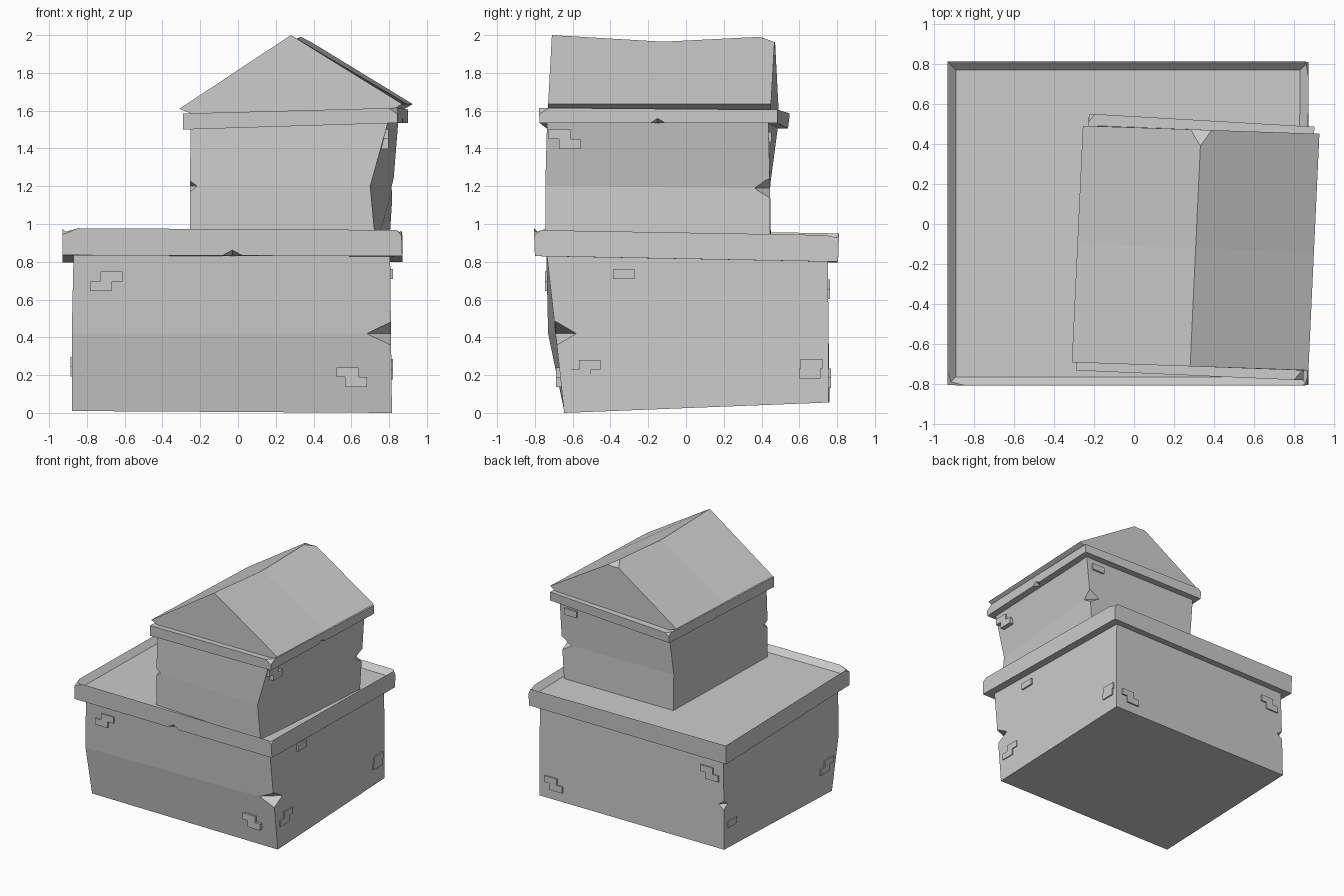
import bpy, bmesh
from mathutils import Matrix, Vector

if "Cube" in bpy.data.objects:
    bpy.data.objects.remove(bpy.data.objects["Cube"])


def make_object(name, bm):
    bmesh.ops.recalc_face_normals(bm, faces=bm.faces[:])
    me = bpy.data.meshes.new(name)
    bm.to_mesh(me)
    bm.free()
    ob = bpy.data.objects.new(name, me)
    bpy.context.collection.objects.link(ob)
    return ob


def loft(name, rings, rim=0, depth=0):
    """Skin rings of points; optionally recess the last cap inside a rim."""
    bm = bmesh.new()
    vs = [[bm.verts.new(p) for p in r] for r in rings]
    n = len(rings[0])
    for a, b in zip(vs, vs[1:]):
        for i in range(n):
            j = (i + 1) % n
            bm.faces.new((a[i], a[j], b[j], b[i]))
    bm.faces.new(vs[0][::-1])
    cap = bm.faces.new(vs[-1])
    if rim:
        bmesh.ops.recalc_face_normals(bm, faces=bm.faces[:])
        bmesh.ops.inset_region(bm, faces=[cap], thickness=rim)
        bmesh.ops.translate(bm, verts=cap.verts[:], vec=(0, 0, -depth))
    return make_object(name, bm)


def chip(ob, cuts):
    """Knock notches out of edges and corners with diamond cutters."""
    bm = bmesh.new()
    for pos, r in cuts:
        ax = [[bm.verts.new(Vector(pos) + Vector([s * r[k] if i == k else 0 for i in range(3)]))
               for s in (-1, 1)] for k in range(3)]
        for a in ax[0]:
            for b in ax[1]:
                for c in ax[2]:
                    bm.faces.new((a, b, c))
    cutter = make_object(ob.name + "_chip_cutter", bm)
    cutter.hide_render = True
    cutter.hide_viewport = True
    mod = ob.modifiers.new("chips", 'BOOLEAN')
    mod.operation = 'DIFFERENCE'
    mod.solver = 'EXACT'
    mod.object = cutter


# Lower storey (corner order: front left, front right, back right, back left)
base = loft("lower_walls", [
    [(-.88, -.645, .01), (.815, -.645, 0), (.81, .755, .055), (-.88, .76, .06)],
    [(-.88, -.73, .42), (.81, -.69, .42), (.81, .755, .42), (-.875, .755, .42)],
    [(-.87, -.74, .87), (.805, -.74, .87), (.805, .75, .86), (-.865, .75, .86)]])
chip(base, [((.81, -.69, .42), (.13, .11, .065)), ((-.875, .755, .42), (.05, .05, .035))])

# Parapet slab with sunken terrace
parapet = loft("parapet", [
    [(-.93, -.8, .835), (.87, -.8, .83), (.87, .805, .80), (-.93, .805, .795)],
    [(-.93, -.805, .978), (.865, -.805, .968), (.87, .81, .94), (-.93, .81, .95)]],
    rim=.06, depth=.045)
chip(parapet, [((-.03, -.802, .833), (.055, .05, .03)),
               ((-.93, -.805, .978), (.085, .07, .035)),
               ((.865, -.805, .968), (.025, .04, .03)),
               ((.87, .81, .94), (.02, .075, .04))])

# Upper storey
tower = loft("upper_walls", [
    [(-.255, -.70, .88), (.73, -.745, .88), (.80, .445, .88), (-.20, .45, .88)],
    [(-.255, -.70, 1.20), (.70, -.745, 1.20), (.82, .445, 1.19), (-.20, .445, 1.20)],
    [(-.25, -.69, 1.54), (.80, -.735, 1.56), (.85, .435, 1.56), (-.19, .49, 1.54)]])
chip(tower, [((.82, .445, 1.19), (.09, .09, .055)), ((-.255, -.70, 1.2), (.04, .05, .03))])

# Upper cornice
cornice = loft("upper_cornice", [
    [(-.29, -.73, 1.50), (.845, -.775, 1.535), (.90, .485, 1.535), (-.225, .54, 1.505)],
    [(-.29, -.73, 1.585), (.845, -.78, 1.615), (.90, .485, 1.605), (-.225, .55, 1.585)]])
chip(cornice, [((.873, -.15, 1.535), (.04, .04, .025)),
               ((.845, -.78, 1.615), (.05, .06, .035)),
               ((-.225, .55, 1.585), (.03, .04, .025))])


# Gable roof with sagging ridge
def gable(t, ridge):
    dx, y = .055 * t, 1.18 * t
    return [(-.25 + dx, -.69 + y, 1.585), (-.31 + dx, -.69 + y, 1.61),
            (.28 + dx, -.71 + y, ridge), (.87 + dx, -.73 + y, 1.635),
            (.82 + dx, -.73 + y, 1.605)]


roof = loft("roof", [gable(0, 2.0), gable(.5, 1.965), gable(1, 1.995)])
chip(roof, [((.335, .475, 1.995), (.6, .095, .038))])


# Exposed bricks: position and stagger of the second brick (0 = single)
def bricks(name, items, axis):
    bm = bmesh.new()
    size = [.115, .115, .052]
    size[axis] = .05
    along = 1 - axis
    for pos, stagger in items:
        for k in range(2 if stagger else 1):
            p = Vector(pos)
            p[along] += stagger * k
            p[2] -= .052 * k
            bmesh.ops.create_cube(bm, size=1, matrix=Matrix.Translation(p)
                                  @ Matrix.Diagonal((*size, 1)))
    make_object(name, bm)


bricks("front_bricks", [((-.67, -.722, .722), -.055), ((.58, -.662, .215), .045)], 1)
bricks("right_bricks", [((.795, -.33, .735), 0), ((.795, .665, .26), -.01),
                        ((.795, -.51, .255), -.05), ((.772, -.67, 1.475), .055)], 0)
bricks("back_bricks", [((.70, .742, .21), -.05), ((-.72, .738, .68), -.05),
                       ((.74, .428, 1.46), 0)], 1)
bricks("left_bricks", [((-.862, .66, .25), 0), ((-.862, -.6, .27), .05)], 0)
